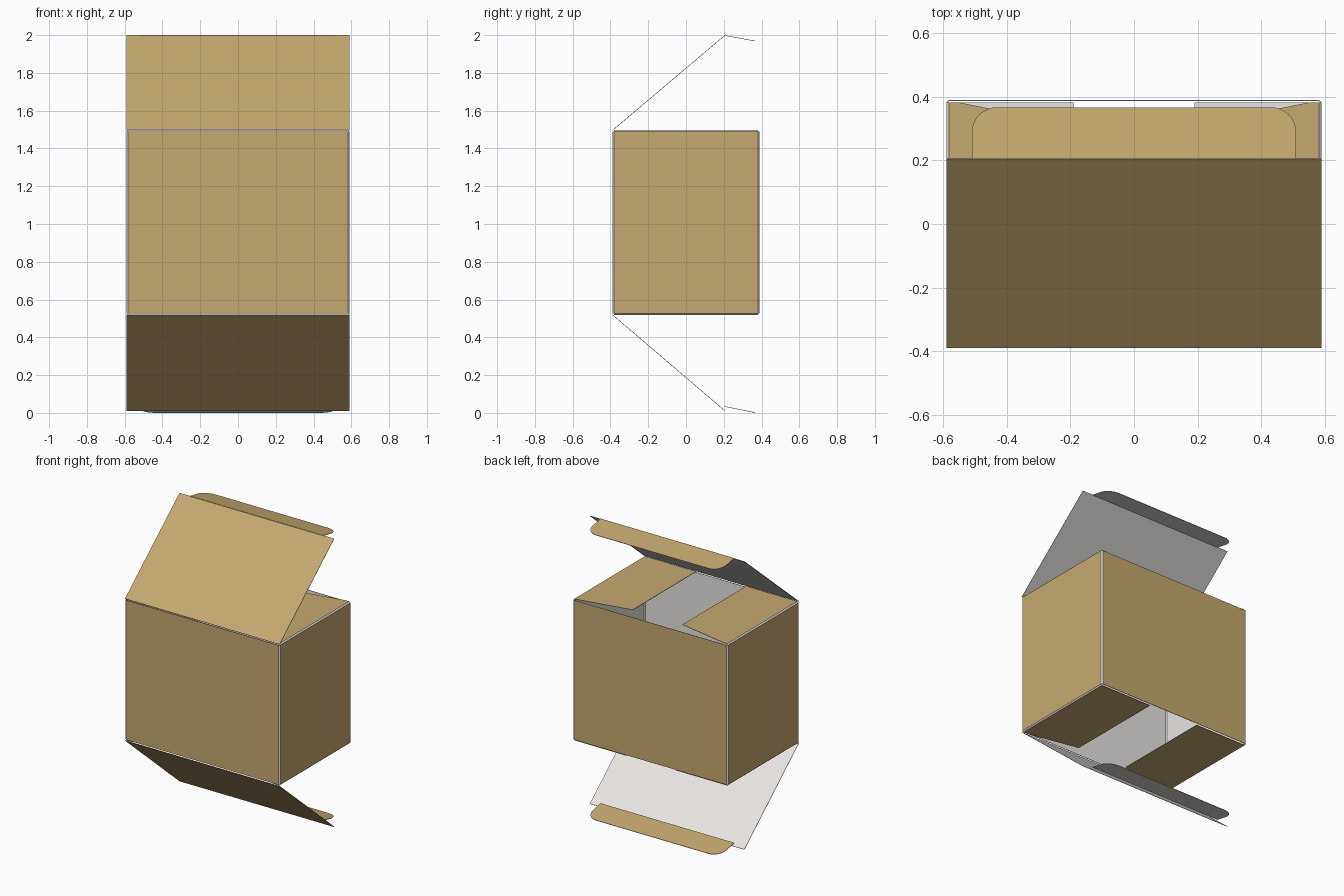
import bpy, bmesh, math
from mathutils import Vector

if "Cube" in bpy.data.objects:
    bpy.data.objects.remove(bpy.data.objects["Cube"])

T = 0.003                       # card thickness
X, Y = 0.59, 0.39               # half width and half depth
Z0, Z1 = 0.518, 1.497           # body bottom and top
C = 0.008                       # crease width at the folds


def material(name, rgb):
    m = bpy.data.materials.new(name)
    m.diffuse_color = (*rgb, 1)
    m.use_nodes = True
    m.node_tree.nodes["Principled BSDF"].inputs["Base Color"].default_value = m.diffuse_color
    return m


KRAFT = material("kraft_brown", (0.56, 0.395, 0.16))
WHITE = material("inner_white", (0.80, 0.775, 0.755))


def panel(name, pts, out, printed=True):
    """Thin card plate: brown on the face towards 'out', white elsewhere."""
    bm = bmesh.new()
    face = bm.faces.new([bm.verts.new(p) for p in pts])
    face.normal_update()
    if face.normal.dot(Vector(out)) < 0:
        face.normal_flip()
    n = face.normal.copy()
    ext = bmesh.ops.extrude_face_region(bm, geom=[face], use_keep_orig=True)
    for v in [g for g in ext["geom"] if isinstance(g, bmesh.types.BMVert)]:
        v.co -= n * T
    bmesh.ops.recalc_face_normals(bm, faces=bm.faces[:])
    o = Vector(pts[0])
    for f in bm.faces:
        outer = f.normal.dot(n) > 0.9 and abs((f.calc_center_median() - o).dot(n)) < T / 2
        f.material_index = 0 if outer and printed else 1
    me = bpy.data.meshes.new(name)
    bm.to_mesh(me)
    bm.free()
    me.materials.append(KRAFT)
    me.materials.append(WHITE)
    bpy.context.collection.objects.link(bpy.data.objects.new(name, me))


x, y, lo, hi = X - C, Y - C, Z0 + C, Z1 - C

# Front and back walls
for name, s in (("front", -1), ("back", 1)):
    panel(name + "_wall", [(-x, s*Y, lo), (x, s*Y, lo), (x, s*Y, hi), (-x, s*Y, hi)], (0, s, 0))

# Side walls
for name, s in (("left", -1), ("right", 1)):
    panel(name + "_wall", [(s*X, -y, lo), (s*X, y, lo), (s*X, y, hi), (s*X, -y, hi)], (s, 0, 0))
    # White folds at the upright corners
    for end, t in (("front", -1), ("back", 1)):
        panel(f"{name}_{end}_crease",
              [(s*X, t*y, lo), (s*x, t*Y, lo), (s*x, t*Y, hi), (s*X, t*y, hi)], (s, t, 0), False)
    # Dust flaps, tapered at the back on top and at the front below
    for end, zf, zw, d in (("top", Z1, hi, 1), ("bottom", Z0, lo, -1)):
        panel(f"{name}_{end}_dust_flap",
              [(s*x, -d*y, zf), (s*0.19, -d*y, zf), (s*0.19, d*0.31, zf),
               (s*0.55, d*y, zf), (s*x, d*y, zf)], (0, 0, d))
        panel(f"{name}_{end}_crease",
              [(s*X, -y, zw), (s*X, y, zw), (s*x, y, zf), (s*x, -y, zf)], (s, 0, d), False)

# Lids hinged on the front edge
panel("top_lid", [(-X, -Y, Z1), (X, -Y, Z1), (X, 0.205, 2.0), (-X, 0.205, 2.0)], (0, -1, 1))
panel("bottom_lid", [(-X, -Y, Z0), (X, -Y, Z0), (X, 0.205, 0.01), (-X, 0.205, 0.01)], (0, -1, -1))


def tuck_flap(name, z_hinge, z_tip):
    """Tongue with rounded free corners, sloping from the lid edge to the tip."""
    y0, y1, w, r = 0.203, 0.367, 0.51, 0.08
    plan = [(-w, y0), (w, y0)]
    for cx, start in ((w - r, 0), (r - w, 90)):
        for i in range(9):
            a = math.radians(start + i * 90 / 8)
            plan.append((cx + r * math.cos(a), y1 - r + r * math.sin(a)))
    slope = (z_tip - z_hinge) / (y1 - y0)
    panel(name, [(px, py, z_hinge + slope * (py - y0)) for px, py in plan], (0, 0, 1))


# Tuck tongues
tuck_flap("top_tuck_flap", 2.0, 1.97)
tuck_flap("bottom_tuck_flap", 0.036, 0.003)
